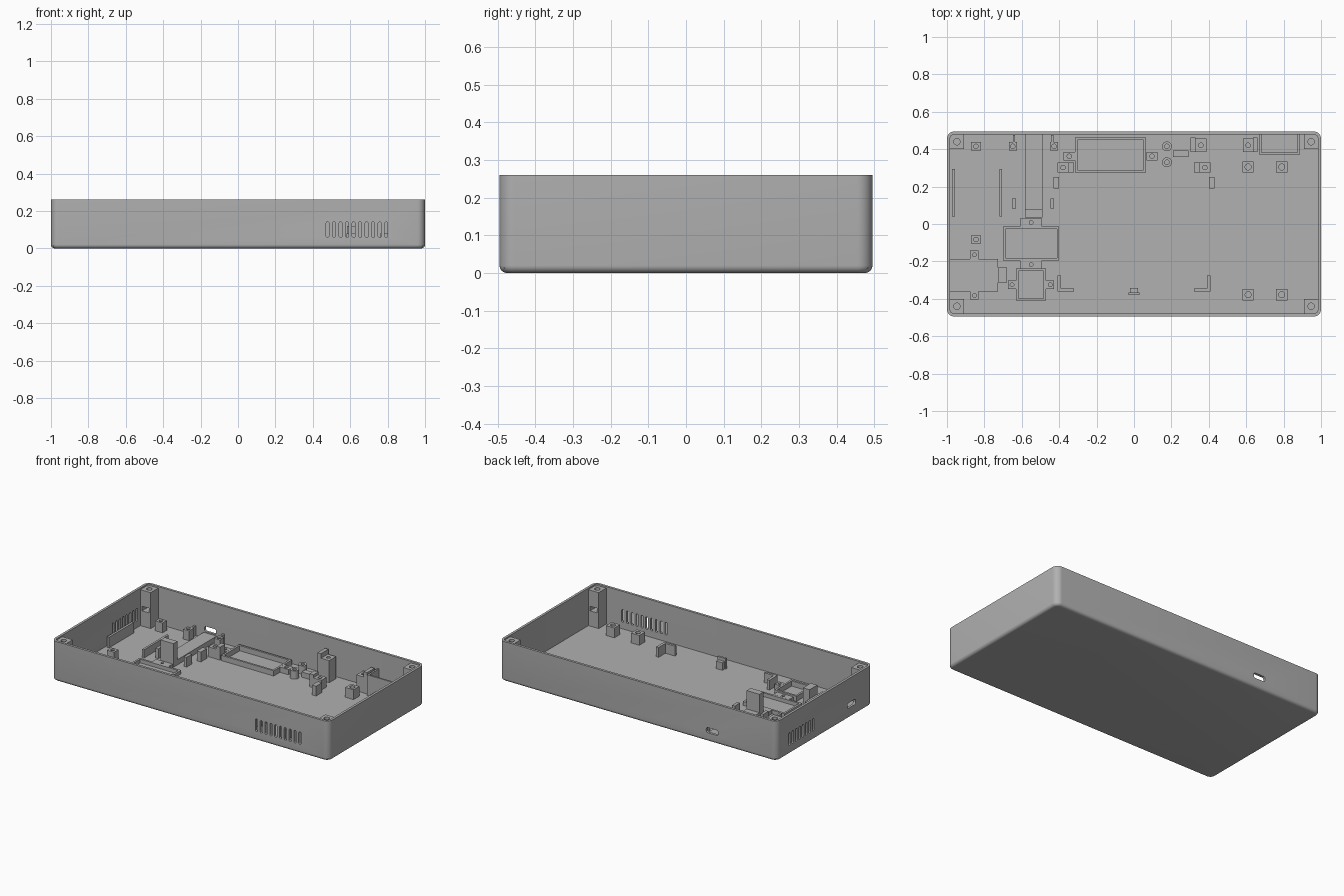
import bpy, bmesh, math
from mathutils import Matrix, Vector

if "Cube" in bpy.data.objects:
    bpy.data.objects.remove(bpy.data.objects["Cube"])

grey = bpy.data.materials.new("case_grey")
grey.diffuse_color = (0.44, 0.44, 0.44, 1)
grey.use_nodes = True
grey.node_tree.nodes["Principled BSDF"].inputs["Base Color"].default_value = grey.diffuse_color
FLOOR, TOP, HX, HY, WALL = 0.016, 0.26, 1.0, 0.495, 0.016


def rrect(hx, hy, r, n=8):
    """Points of a rounded rectangle; r = 0 gives plain corners."""
    if r <= 0:
        return [(hx, hy), (-hx, hy), (-hx, -hy), (hx, -hy)]
    pts = []
    for k, (sx, sy) in enumerate([(1, 1), (-1, 1), (-1, -1), (1, -1)]):
        for i in range(n + 1):
            a = math.pi / 2 * (k + i / n)
            pts.append((sx * (hx - r) + r * math.cos(a), sy * (hy - r) + r * math.sin(a)))
    return pts


def loft(bm, rings, mat=Matrix()):
    """Skin rings of (points, z) and cap both ends."""
    vs = [[bm.verts.new(mat @ Vector((x, y, z))) for x, y in p] for p, z in rings]
    for a, b in zip(vs, vs[1:]):
        for i in range(len(a)):
            j = (i + 1) % len(a)
            bm.faces.new((a[i], a[j], b[j], b[i]))
    bm.faces.new(vs[0][::-1])
    bm.faces.new(vs[-1])


def prism(bm, c, w, d, z0, z1, r=0, rot=Matrix()):
    p = rrect(w / 2, d / 2, r)
    loft(bm, [(p, z0), (p, z1)], Matrix.Translation(c) @ rot)


def finish(name, bm):
    bmesh.ops.recalc_face_normals(bm, faces=bm.faces)
    me = bpy.data.meshes.new(name)
    bm.to_mesh(me)
    bm.free()
    me.materials.append(grey)
    ob = bpy.data.objects.new(name, me)
    bpy.context.collection.objects.link(ob)
    return ob


def cut(ob, cutter_bm):
    """Subtract a cutter mesh and bake the result."""
    cutter = finish("cutter", cutter_bm)
    cutter.hide_render = True
    m = ob.modifiers.new("cut", 'BOOLEAN')
    m.operation, m.solver, m.object = 'DIFFERENCE', 'EXACT', cutter
    bpy.context.view_layer.objects.active = ob
    bpy.ops.object.modifier_apply(modifier=m.name)
    bpy.data.objects.remove(cutter)


def smooth(ob):
    bpy.ops.object.select_all(action='DESELECT')
    ob.select_set(True)
    bpy.context.view_layer.objects.active = ob
    bpy.ops.object.shade_smooth_by_angle(angle=math.radians(35))


def box(name, x0, x1, y0, y1, h, z0=FLOOR - 0.004):
    bm = bmesh.new()
    prism(bm, ((x0 + x1) / 2, (y0 + y1) / 2, 0), x1 - x0, y1 - y0, z0, h)
    return finish(name, bm)


def standoff(name, x, y, w, d, h, hole=0.012, r=0):
    """Block or round boss with a blind screw hole."""
    bm = bmesh.new()
    prism(bm, (x, y, 0), w, d, FLOOR - 0.004, h, r)
    ob = finish(name, bm)
    c = bmesh.new()
    prism(c, (x, y, 0), 2 * hole, 2 * hole, max(FLOOR + 0.004, h - 0.06), h + 0.02, hole * 0.999)
    cut(ob, c)
    smooth(ob)


def frame(name, x0, x1, y0, y1, h, t=0.013):
    """Low open rectangular holder."""
    ob = box(name, x0, x1, y0, y1, h)
    c = bmesh.new()
    prism(c, ((x0 + x1) / 2, (y0 + y1) / 2, 0), x1 - x0 - 2 * t, y1 - y0 - 2 * t, -0.1, h + 0.1)
    cut(ob, c)


# Open tray with filleted lower edge
R, F = 0.04, 0.02
rings = []
for i in range(7):
    a = math.pi / 2 * i / 6
    o = F * (1 - math.sin(a))
    rings.append((rrect(HX - o, HY - o, R - o), F * (1 - math.cos(a))))
inner = rrect(HX - WALL, HY - WALL, R - WALL)
rings += [(rrect(HX, HY, R), TOP), (inner, TOP), (inner, FLOOR)]
bm = bmesh.new()
loft(bm, rings)
tray = finish("case_tray", bm)

# Vents and port openings through the walls
RX = Matrix.Rotation(math.pi / 2, 4, 'X')
RSIDE = Matrix.Rotation(math.pi / 2, 4, 'Z') @ RX
c = bmesh.new()
for i in range(10):
    prism(c, (0.479 + 0.0348 * i, -HY, 0.10), 0.016, 0.082, -0.05, 0.05, 0.0079, RX)
for i in range(8):
    prism(c, (-HX, 0.12 + 0.0348 * i, 0.10), 0.016, 0.082, -0.05, 0.05, 0.0079, RSIDE)
prism(c, (-0.535, HY, 0.075), 0.085, 0.034, -0.05, 0.05, 0.012, RX)
prism(c, (-HX, -0.275, 0.085), 0.085, 0.034, -0.05, 0.05, 0.012, RSIDE)
cut(tray, c)
smooth(tray)

# Corner screw posts with nut slots
for sx in (-1, 1):
    for sy in (-1, 1):
        bm = bmesh.new()
        prism(bm, (sx * 0.949, sy * 0.442, 0), 0.078, 0.082, FLOOR - 0.004, 0.25)
        post = finish("corner_post", bm)
        c = bmesh.new()
        prism(c, (sx * 0.947, sy * 0.44, 0), 0.034, 0.034, 0.16, 0.3, 0.0169)
        prism(c, (sx * 0.947, sy * 0.42, 0), 0.05, 0.08, 0.115, 0.145)
        cut(post, c)
        smooth(post)

# Guide rails by the left wall
box("left_rail", -0.972, -0.957, 0.04, 0.295, 0.085)
box("inner_rail", -0.72, -0.706, 0.04, 0.295, 0.07)

# Screw bosses on the left side
for x, y, w in [(-0.845, 0.415, 0.053), (-0.845, -0.083, 0.053),
                (-0.648, 0.415, 0.043), (-0.427, 0.415, 0.043)]:
    standoff("left_standoff", x, y, w, 0.045, 0.08)

# Output port channel, end stop and side guides
box("port_channel", -0.583, -0.49, 0.077, 0.48, 0.05)
box("channel_stop", -0.583, -0.49, 0.035, 0.077, 0.17)
for x in (-0.642, -0.437):
    box("channel_guide", x - 0.01, x + 0.01, 0.082, 0.135, 0.08)
    box("channel_rib", x - 0.006, x + 0.006, 0.437, 0.476, 0.08)

# Module frame with end tabs
frame("module_frame", -0.70, -0.40, -0.195, -0.013, 0.04)
for y in (0.008, -0.217):
    standoff("module_tab", -0.55, y, 0.118, 0.042, 0.04, 0.01)

# Small square frame with side tabs
frame("small_frame", -0.63, -0.47, -0.41, -0.238, 0.05)
for x in (-0.652, -0.448):
    standoff("small_frame_tab", x, -0.325, 0.043, 0.046, 0.05, 0.01)

# Input port platform, tabs and stop
box("input_platform", -0.988, -0.727, -0.36, -0.187, 0.06)
for y in (-0.165, -0.382):
    standoff("input_tab", -0.853, y, 0.045, 0.045, 0.06, 0.01)
box("input_stop", -0.727, -0.68, -0.313, -0.233, 0.12)

# Large rear frame with side tabs
frame("rear_frame", -0.315, 0.065, 0.275, 0.462, 0.05)
for x in (-0.346, 0.096):
    standoff("rear_frame_tab", x, 0.362, 0.06, 0.046, 0.05, 0.012)

# Round bosses and spacer
for y in (0.415, 0.33):
    standoff("round_boss", 0.176, y, 0.052, 0.052, 0.07, 0.012, 0.0259)
box("spacer_block", 0.208, 0.292, 0.357, 0.394, 0.05)

# Tall rear posts with side keepers
standoff("tall_post", 0.357, 0.421, 0.06, 0.07, 0.16)
box("tall_keeper", 0.303, 0.328, 0.385, 0.462, 0.19)
standoff("tall_post", 0.61, 0.421, 0.054, 0.07, 0.12)
box("tall_keeper", 0.636, 0.66, 0.385, 0.462, 0.155)

# Circuit board holders, mirrored about the centre
for s in (-1, 1):
    def side(name, a, b, y0, y1, h):
        box(name, min(s * a, s * b), max(s * a, s * b), y0, y1, h)
    standoff("board_post", s * 0.379, 0.302, 0.058, 0.053, 0.08)
    side("board_keeper", 0.322, 0.35, 0.275, 0.328, 0.10)
    side("board_side_clip", 0.400, 0.43, 0.19, 0.25, 0.08)
    side("corner_bracket_side", 0.39, 0.408, -0.36, -0.276, 0.08)
    side("corner_bracket_front", 0.322, 0.39, -0.36, -0.345, 0.08)

# Small front clip with a hooked top
box("front_clip", -0.022, 0.022, -0.372, -0.342, 0.065)
box("front_clip_hook", -0.029, 0.029, -0.379, -0.365, 0.085)

# Four standoffs on the right
for x in (0.61, 0.79):
    for y in (0.305, -0.378):
        standoff("right_standoff", x, y, 0.06, 0.06, 0.08, 0.016)

# Walled compartment at the rear right
box("compartment_left_wall", 0.67, 0.681, 0.37, 0.48, 0.15)
box("compartment_right_wall", 0.874, 0.885, 0.37, 0.48, 0.15)
box("compartment_front_wall", 0.681, 0.874, 0.37, 0.381, 0.15)
